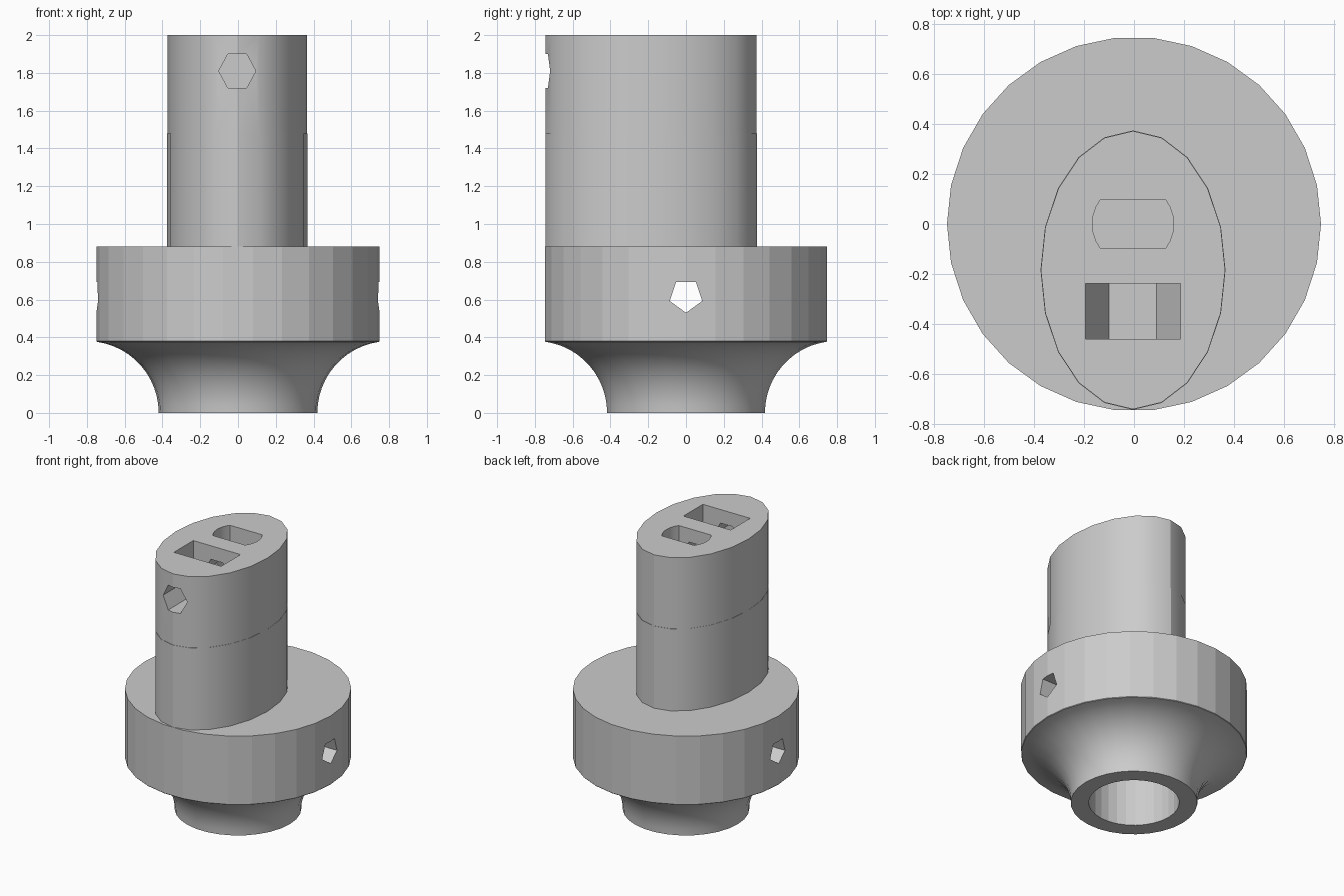
import bpy, bmesh
from math import sin, cos, pi, radians

cube = bpy.data.objects.get("Cube")
if cube:
    bpy.data.objects.remove(cube)

grey = bpy.data.materials.new("plain_grey")
grey.use_nodes = True
grey.diffuse_color = (0.6, 0.6, 0.6, 1)
grey.node_tree.nodes["Principled BSDF"].inputs["Base Color"].default_value = (0.6, 0.6, 0.6, 1)


def make_object(name, bm):
    bmesh.ops.recalc_face_normals(bm, faces=bm.faces)
    mesh = bpy.data.meshes.new(name)
    bm.to_mesh(mesh)
    bm.free()
    obj = bpy.data.objects.new(name, mesh)
    obj.data.materials.append(grey)
    bpy.context.collection.objects.link(obj)
    return obj


def loft(name, rings):
    """Skin a stack of equal rings and cap both ends."""
    bm = bmesh.new()
    loops = [[bm.verts.new(p) for p in ring] for ring in rings]
    n = len(loops[0])
    for a, b in zip(loops, loops[1:]):
        for i in range(n):
            j = (i + 1) % n
            bm.faces.new((a[i], a[j], b[j], b[i]))
    bm.faces.new(loops[0])
    bm.faces.new(loops[-1])
    return make_object(name, bm)


def ring(sides, rx, ry, z, cx=0, cy=0):
    turns = [2 * pi * i / sides for i in range(sides)]
    return [(cx + rx * cos(t), cy + ry * sin(t), z) for t in turns]


def cut(target, cutter):
    cutter.hide_render = True
    mod = target.modifiers.new(cutter.name, 'BOOLEAN')
    mod.operation = 'DIFFERENCE'
    mod.solver = 'EXACT'
    mod.object = cutter
    bpy.context.view_layer.objects.active = target
    bpy.ops.object.modifier_apply(modifier=mod.name)
    bpy.data.objects.remove(cutter)


def smooth(obj, angle):
    bpy.ops.object.select_all(action='DESELECT')
    obj.select_set(True)
    bpy.context.view_layer.objects.active = obj
    bpy.ops.object.shade_smooth_by_angle(angle=radians(angle))


# Hub: blind bore, flared neck and broad flange as one turned profile
SIDES = 30
flare = [(0.80 - 0.38 * cos(t), 0.38 * sin(t)) for t in [radians(82) * i / 12 for i in range(13)]]
profile = [(0.30, 0.695), (0.30, 0)] + flare + [(0.75, 0.38), (0.75, 0.88)]
hub = loft("flanged_hub", [ring(SIDES, r, r, z) for r, z in profile])

# Five-sided screw holes from each side into the bore
for side in (-1, 1):
    section = [(0.09 * sin(2 * pi * i / 5), 0.62 - 0.09 * cos(2 * pi * i / 5)) for i in range(5)]
    cut(hub, loft("side_hole", [[(side * x, y, z) for y, z in section] for x in (0.24, 0.9)]))

# Smooth neck, faceted flange and bore
smooth(hub, 35)
for face in hub.data.polygons:
    radius = (face.center.x ** 2 + face.center.y ** 2) ** 0.5
    if face.center.z > 0.4 or radius < 0.31:
        face.use_smooth = False

# Oval column with a fine seam
column = loft("oval_column", [ring(20, 0.371 * s, 0.56 * s, z, -0.004, -0.185)
                              for z, s in ((0.88, 1), (1.48, 1), (1.48, 0.996), (2, 0.996))])

# Shaft socket: round with two flats
arc = [radians(-37 + 74 * i / 6) for i in range(7)]
half = [(0.163 * cos(t), 0.163 * sin(t)) for t in arc]
socket = half + [(-x, -y) for x, y in half]
cut(column, loft("shaft_socket", [[(x - 0.004, y, z) for x, y in socket] for z in (1.48, 2.1)]))

# Nut pocket: straight slot with a half-hexagon floor
pocket = [(-0.195, 2.1), (-0.195, 1.81), (-0.1, 1.64), (0.09, 1.64), (0.187, 1.81), (0.187, 2.1)]
cut(column, loft("nut_pocket", [[(x, y, z) for x, z in pocket] for y in (-0.462, -0.238)]))

# Six-sided screw hole from the front, through the pocket into the socket
hexagon = [(0.098 * cos(pi * i / 3) - 0.004, 1.81 + 0.105 * sin(pi * i / 3)) for i in range(6)]
cut(column, loft("front_screw_hole", [[(x, y, z) for x, z in hexagon] for y in (-0.9, 0)]))
smooth(column, 25)
